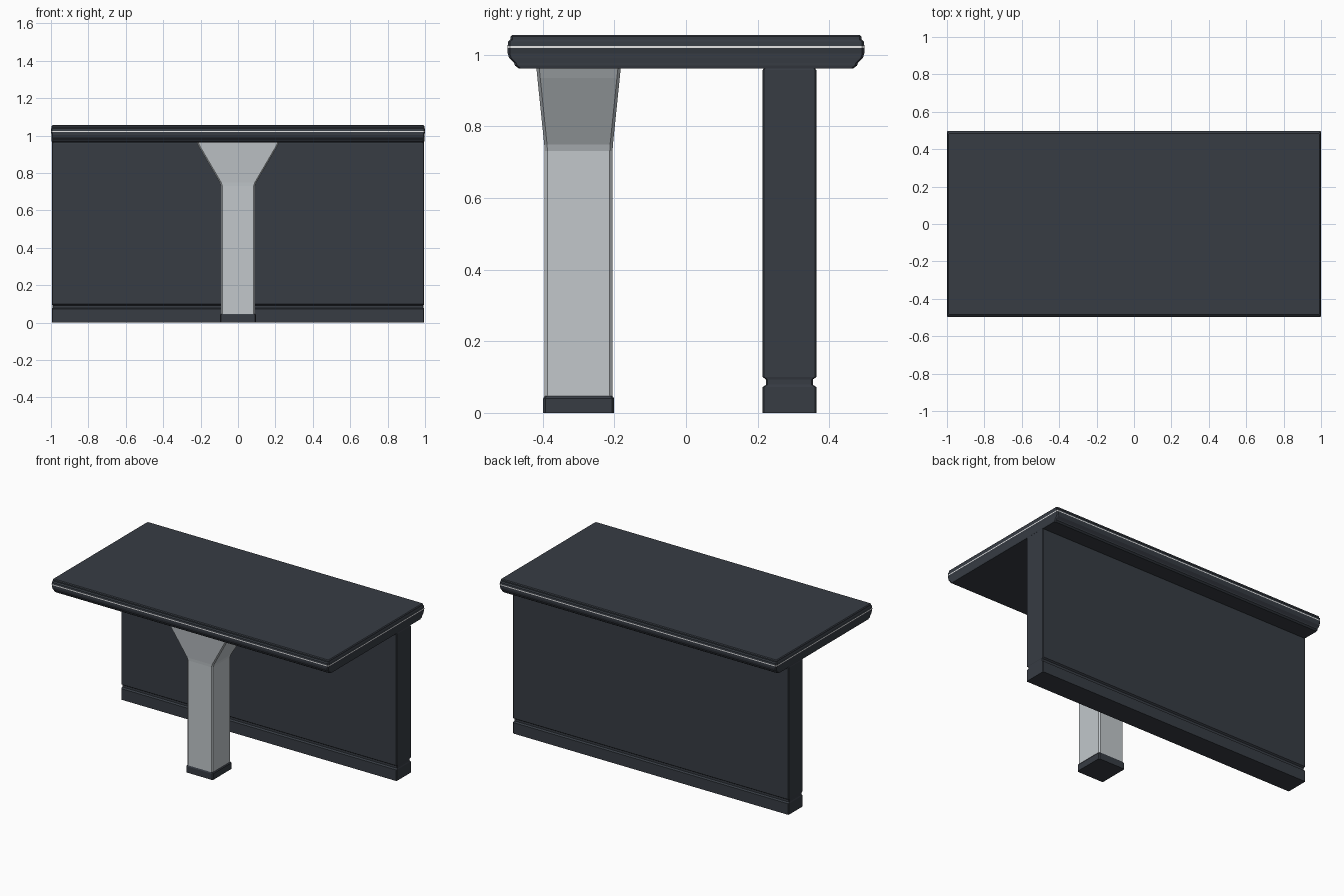
import bpy, bmesh

if "Cube" in bpy.data.objects:
    bpy.data.objects.remove(bpy.data.objects["Cube"])


def material(name, rgb):
    m = bpy.data.materials.new(name)
    m.diffuse_color = (*rgb, 1)
    m.use_nodes = True
    m.node_tree.nodes["Principled BSDF"].inputs["Base Color"].default_value = m.diffuse_color
    return m


slate = material("dark slate", (0.038, 0.045, 0.057))
grey = material("light grey", (0.54, 0.575, 0.60))
white = material("white trim", (0.9, 0.9, 0.9))


def stack(name, mats, rings, cy=0.0, chamfer=0.006, trim=()):
    """Skin chamfered rectangles (half_x, half_y, z) from bottom to top.
    Bands listed in trim take the second material."""
    bm = bmesh.new()
    loops = []
    for hx, hy, z in rings:
        a, b = hx - chamfer, hy - chamfer
        pts = [(a, -hy), (hx, -b), (hx, b), (a, hy),
               (-a, hy), (-hx, b), (-hx, -b), (-a, -hy)]
        loops.append([bm.verts.new((x, y + cy, z)) for x, y in pts])
    for k, (low, high) in enumerate(zip(loops, loops[1:])):
        for i in range(8):
            j = (i + 1) % 8
            f = bm.faces.new((low[i], low[j], high[j], high[i]))
            f.material_index = 1 if k in trim else 0
    bm.faces.new(loops[0][::-1])
    bm.faces.new(loops[-1])
    bmesh.ops.recalc_face_normals(bm, faces=bm.faces)
    mesh = bpy.data.meshes.new(name)
    bm.to_mesh(mesh)
    bm.free()
    for m in mats:
        mesh.materials.append(m)
    ob = bpy.data.objects.new(name, mesh)
    bpy.context.collection.objects.link(ob)
    return ob


# Table top: moulded front and back edges with a thin trim line all round
stack("table_top", [slate, white], [
    (0.994, 0.467, 0.962), (0.996, 0.478, 0.970), (0.996, 0.480, 0.977),
    (0.997, 0.494, 0.991), (0.997, 0.498, 1.004), (1.0, 0.498, 1.019),
    (1.0, 0.498, 1.025), (0.999, 0.497, 1.037), (0.997, 0.490, 1.043),
    (0.997, 0.490, 1.051), (0.992, 0.485, 1.056)], trim=(5,))

# Back panel with a groove above its plinth
stack("back_panel", [slate], [
    (0.995, 0.075, 0.0), (0.995, 0.075, 0.072), (0.993, 0.065, 0.079),
    (0.993, 0.065, 0.093), (0.995, 0.075, 0.100), (0.995, 0.075, 0.957),
    (0.993, 0.070, 0.965)], cy=0.289, chamfer=0.004)

# Front post flaring into a bracket below the top
stack("front_post", [grey], [
    (0.092, 0.095, 0.044), (0.092, 0.095, 0.732), (0.098, 0.096, 0.750),
    (0.206, 0.115, 0.935), (0.221, 0.118, 0.965)], cy=-0.3, chamfer=0.008)

# Dark foot cap
stack("post_foot", [slate], [
    (0.097, 0.099, 0.0), (0.097, 0.099, 0.040), (0.092, 0.095, 0.047)],
    cy=-0.3, chamfer=0.006)
